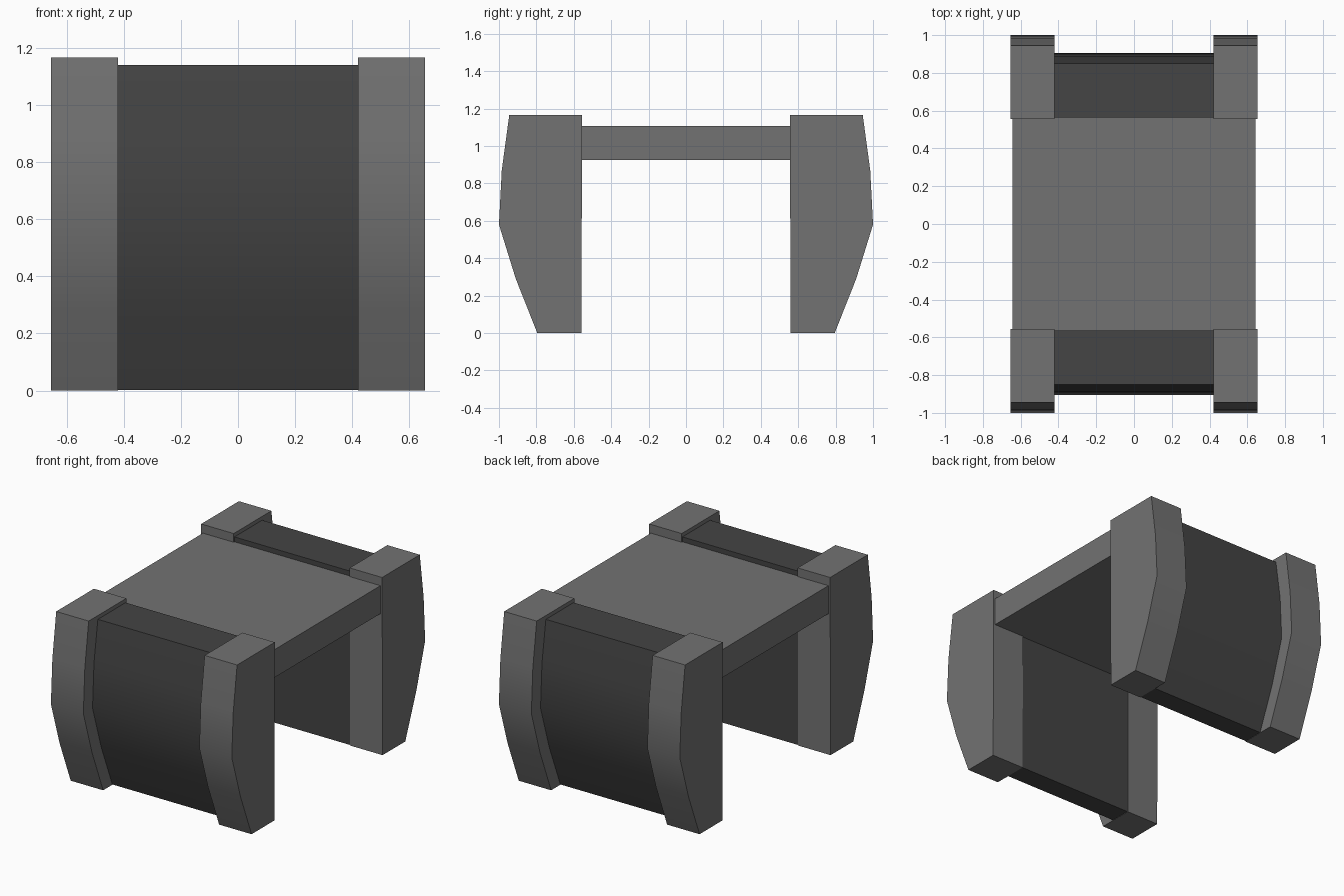
import bpy, bmesh, math

cube = bpy.data.objects.get("Cube")
if cube:
    bpy.data.objects.remove(cube, do_unlink=True)


def material(name, value):
    mat = bpy.data.materials.new(name)
    mat.use_nodes = True
    color = (value, value, value, 1)
    mat.diffuse_color = color
    mat.node_tree.nodes["Principled BSDF"].inputs["Base Color"].default_value = color
    return mat


light_grey = material("light grey", 0.17)
dark_grey = material("dark grey", 0.058)


def extrude_profile(name, profile, x0, x1, mat):
    """Sweep a closed (y, z) outline along x and smooth its shallow bends."""
    bm = bmesh.new()
    face = bm.faces.new([bm.verts.new((x0, y, z)) for y, z in profile])
    swept = bmesh.ops.extrude_face_region(bm, geom=[face])["geom"]
    moved = [v for v in swept if isinstance(v, bmesh.types.BMVert)]
    bmesh.ops.translate(bm, verts=moved, vec=(x1 - x0, 0, 0))
    bmesh.ops.recalc_face_normals(bm, faces=bm.faces)
    mesh = bpy.data.meshes.new(name)
    bm.to_mesh(mesh)
    bm.free()
    mesh.materials.append(mat)
    obj = bpy.data.objects.new(name, mesh)
    bpy.context.collection.objects.link(obj)
    bpy.ops.object.select_all(action="DESELECT")
    obj.select_set(True)
    bpy.context.view_layer.objects.active = obj
    bpy.ops.object.shade_smooth_by_angle(angle=math.radians(30))
    return obj


# Bowed outer edge and straight inner edge of the end pieces
post = [(0.56, 0), (0.795, 0), (0.91, 0.29), (1.0, 0.58),
        (0.985, 0.87), (0.945, 1.165), (0.555, 1.165)]
panel = [(0.563, 0.002), (0.70, 0.002), (0.815, 0.29), (0.905, 0.58),
         (0.89, 0.87), (0.85, 1.14), (0.563, 1.14)]

for end, sign in (("front", -1), ("back", 1)):
    def flip(outline):
        return [(sign * y, z) for y, z in outline]

    # Recessed dark panel between two heavy posts
    extrude_profile(end + "_panel", flip(panel), -0.425, 0.425, dark_grey)
    extrude_profile(end + "_left_post", flip(post), 0.42, 0.655, light_grey)
    extrude_profile(end + "_right_post", flip(post), -0.655, -0.42, light_grey)

# Flat slab bridging the two ends
slab = [(-0.565, 0.925), (0.565, 0.925), (0.565, 1.108), (-0.565, 1.108)]
extrude_profile("bridge_slab", slab, -0.643, 0.643, light_grey)
